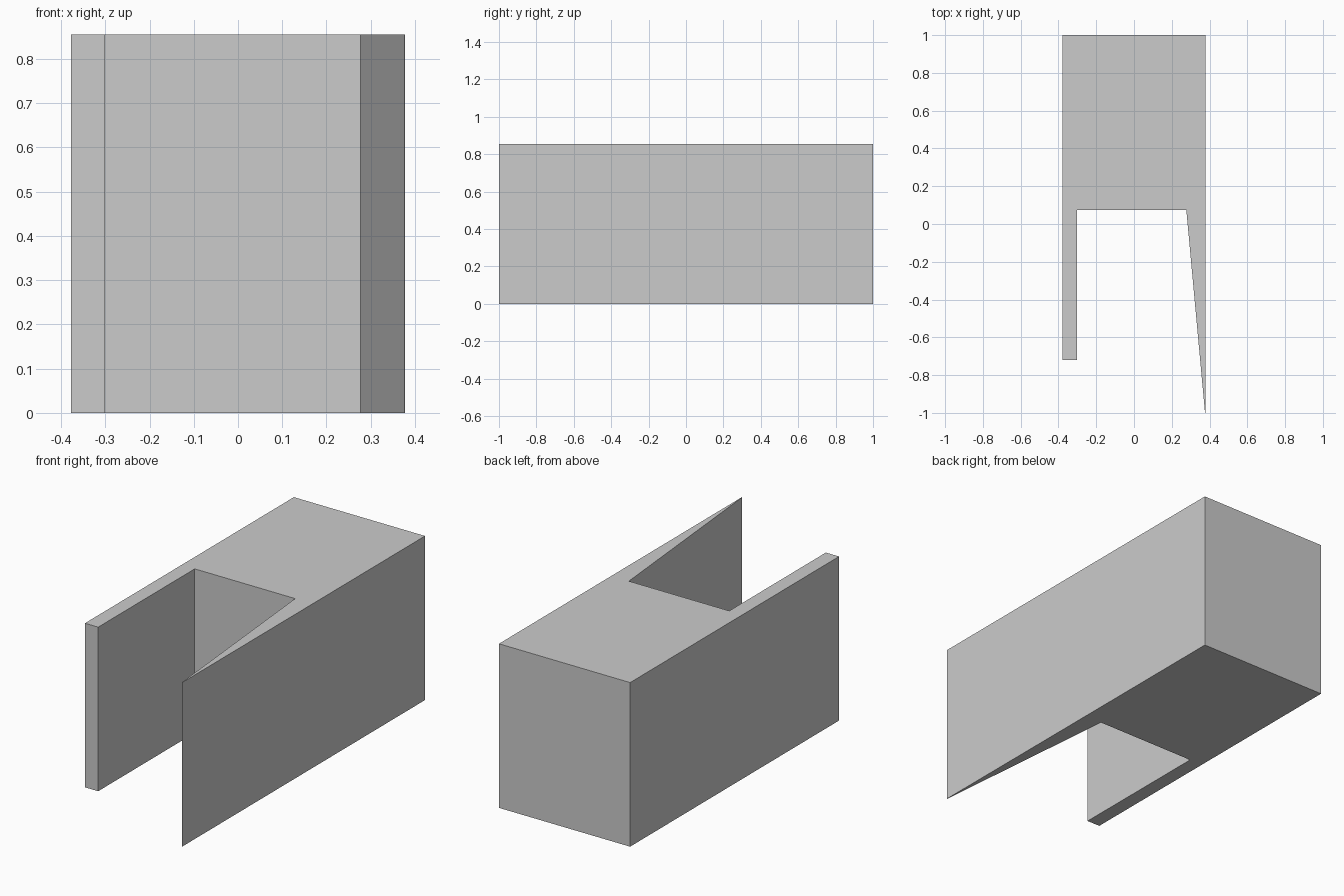
import bpy
import bmesh

cube = bpy.data.objects.get("Cube")
if cube:
    bpy.data.objects.remove(cube, do_unlink=True)

HEIGHT = 0.855

# Plain grey material
grey = bpy.data.materials.new("plain_grey")
grey.use_nodes = True
colour = (0.6, 0.6, 0.6, 1.0)
grey.diffuse_color = colour
grey.node_tree.nodes["Principled BSDF"].inputs["Base Color"].default_value = colour

# Plan outline: solid rear block, square right arm, tapered left arm
outline = [
    (-0.378, 1.0), (-0.378, -0.72), (-0.302, -0.72), (-0.302, 0.075),
    (0.277, 0.075), (0.376, -1.0), (0.378, -1.0), (0.378, 1.0),
]

# Extrude the outline upward into the forked block
bm = bmesh.new()
base = bm.faces.new([bm.verts.new((x, y, 0)) for x, y in outline])
top = bmesh.ops.extrude_face_region(bm, geom=[base], use_keep_orig=True)
bmesh.ops.translate(bm, vec=(0, 0, HEIGHT),
                    verts=[v for v in top["geom"] if isinstance(v, bmesh.types.BMVert)])
bmesh.ops.recalc_face_normals(bm, faces=bm.faces)

mesh = bpy.data.meshes.new("forked_block")
bm.to_mesh(mesh)
bm.free()
mesh.materials.append(grey)
block = bpy.data.objects.new("forked_block", mesh)
bpy.context.collection.objects.link(block)
